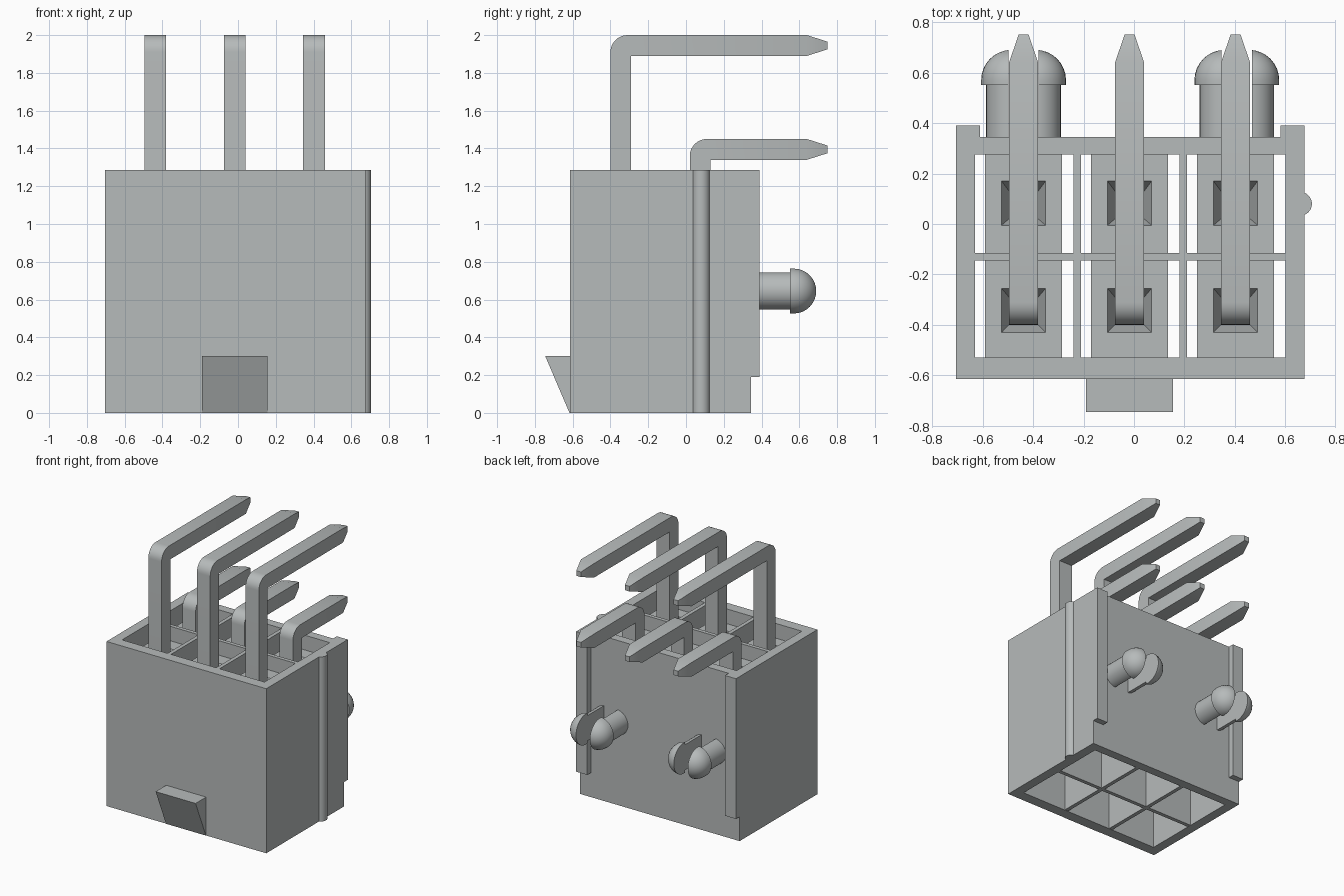
import bpy, bmesh, math
from mathutils import Vector

cube = bpy.data.objects.get("Cube")
if cube:
    bpy.data.objects.remove(cube, do_unlink=True)

# One grey for everything
COLOR = (0.47, 0.495, 0.495, 1)
grey = bpy.data.materials.new("light_grey")
grey.diffuse_color = COLOR
grey.use_nodes = True
grey.node_tree.nodes["Principled BSDF"].inputs["Base Color"].default_value = COLOR


def finish(name, bm, smooth=False):
    bmesh.ops.recalc_face_normals(bm, faces=bm.faces)
    mesh = bpy.data.meshes.new(name)
    bm.to_mesh(mesh)
    bm.free()
    mesh.materials.append(grey)
    obj = bpy.data.objects.new(name, mesh)
    bpy.context.collection.objects.link(obj)
    if smooth:
        bpy.ops.object.select_all(action='DESELECT')
        obj.select_set(True)
        bpy.context.view_layer.objects.active = obj
        bpy.ops.object.shade_smooth_by_angle(angle=math.radians(35))
    return obj


def rect(x0, x1, y0, y1, z):
    return [(x0, y0, z), (x1, y0, z), (x1, y1, z), (x0, y1, z)]


def loft(name, rings, closed=False, smooth=False):
    """Skin equal-length rings; cap the ends, or join last to first if closed."""
    bm = bmesh.new()
    rows = [[bm.verts.new(p) for p in ring] for ring in rings]
    pairs = list(zip(rows, rows[1:]))
    if closed:
        pairs.append((rows[-1], rows[0]))
    else:
        bm.faces.new(rows[0])
        bm.faces.new(rows[-1])
    n = len(rows[0])
    for a, b in pairs:
        for i in range(n):
            j = (i + 1) % n
            bm.faces.new((a[i], a[j], b[j], b[i]))
    bmesh.ops.remove_doubles(bm, verts=bm.verts, dist=1e-5)
    return finish(name, bm, smooth)


def box(name, x0, x1, y0, y1, z0, z1):
    return loft(name, [rect(x0, x1, y0, y1, z0), rect(x0, x1, y0, y1, z1)])


H = 1.285                      # housing height
FLOOR_LOW, FLOOR_TOP = 0.95, 1.17
COLUMNS = (-0.4375, -0.0175, 0.4025)

# Open housing shell
outer, inner = (-0.705, 0.675, -0.615, 0.345), (-0.63, 0.60, -0.53, 0.275)
loft("housing_shell", [rect(*outer, 0), rect(*outer, H), rect(*inner, H), rect(*inner, 0)],
     closed=True)

# Thin walls between the cells
for i, x in enumerate((-0.225, 0.195)):
    box(f"column_divider_{i + 1}", x - 0.015, x + 0.015, -0.54, 0.285, 0.002, H - 0.002)
box("row_divider", -0.64, 0.61, -0.145, -0.115, 0.002, H - 0.002)

# Rear corner flanges, side rib and front latch wedge
box("rear_flange_right", -0.705, -0.61, 0.34, 0.39, 0.19, H)
box("rear_flange_left", 0.58, 0.675, 0.34, 0.39, 0.19, H)
rib = [[(0.658 + 0.047 * math.cos(a), 0.08 + 0.047 * math.sin(a), z)
        for a in (math.tau * k / 32 for k in range(32))] for z in (0, H)]
loft("side_rib", rib, smooth=True)
loft("front_latch", [rect(-0.19, 0.155, -0.617, -0.60, 0), rect(-0.19, 0.155, -0.745, -0.60, 0.30)])


# Bent square pin with a tapered tip
def pin(name, x, y0, top, t=0.11, w=0.0575, r=0.09, base=0.3):
    def ring(outer_pt, inner_pt, half):
        (ya, za), (yb, zb) = outer_pt, inner_pt
        return [(x - half, ya, za), (x + half, ya, za), (x + half, yb, zb), (x - half, yb, zb)]
    corner = (y0 + t, top - t)
    rings = [ring((y0, base), (y0 + t, base), w)]
    for k in range(9):
        a = math.pi / 2 * k / 8
        rings.append(ring((y0 + r - r * math.cos(a), top - r + r * math.sin(a)), corner, w))
    rings.append(ring((0.64, top), (0.64, top - t), w))
    mid = top - t / 2
    rings.append(ring((0.75, mid + 0.02), (0.75, mid - 0.02), 0.02))
    loft(name, rings, smooth=True)


# Pin floors with funnel recesses, and the pins standing in them
ROWS = (("front", -0.54, -0.135, -0.43, -0.40, 2.0), ("rear", -0.125, 0.285, -0.005, 0.02, 1.45))
for row, y0, y1, recess_y, pin_y, top in ROWS:
    for i, x in enumerate(COLUMNS):
        block = (x - 0.1525, x + 0.1525, y0, y1)
        mouth = (x - 0.0875, x + 0.0875, recess_y, recess_y + 0.175)
        throat = (x - 0.056, x + 0.056, pin_y + 0.002, pin_y + 0.108)
        loft(f"{row}_pin_floor_{i + 1}",
             [rect(*block, FLOOR_LOW), rect(*block, FLOOR_TOP),
              rect(*mouth, FLOOR_TOP), rect(*throat, FLOOR_TOP - 0.1)])
        pin(f"{row}_pin_{i + 1}", x, pin_y, top)


# Split mounting pegs: each half is a turned profile cut flat on its inner side
def peg_half(name, cx, side):
    profile = [(0, 0.33), (0.1, 0.33), (0.1, 0.55), (0.12, 0.55)]
    profile += [(0.12 * math.cos(a), 0.57 + 0.12 * math.sin(a))
                for a in (math.pi / 2 * k / 8 for k in range(9))]
    bm = bmesh.new()
    vs = [bm.verts.new((r, y, 0)) for r, y in profile]
    edges = [bm.edges.new(e) for e in zip(vs, vs[1:])]
    bmesh.ops.spin(bm, geom=vs + edges, cent=(0, 0, 0), axis=(0, 1, 0),
                   angle=math.tau, steps=32, use_duplicate=False)
    bmesh.ops.remove_doubles(bm, verts=bm.verts, dist=1e-5)
    cut = bmesh.ops.bisect_plane(bm, geom=bm.verts[:] + bm.edges[:] + bm.faces[:],
                                 plane_co=(0.012 * side, 0, 0), plane_no=(side, 0, 0),
                                 clear_inner=True)
    rim = [e for e in cut["geom_cut"] if isinstance(e, bmesh.types.BMEdge)]
    bmesh.ops.edgeloop_fill(bm, edges=rim)
    bmesh.ops.translate(bm, verts=bm.verts, vec=Vector((cx + 0.048 * side, 0, 0.645)))
    finish(name, bm, smooth=True)


for label, cx in (("right", -0.4375), ("left", 0.4075)):
    for half, side in (("outer" if cx < 0 else "inner", -1), ("inner" if cx < 0 else "outer", 1)):
        peg_half(f"{label}_peg_{half}_half", cx, side)
